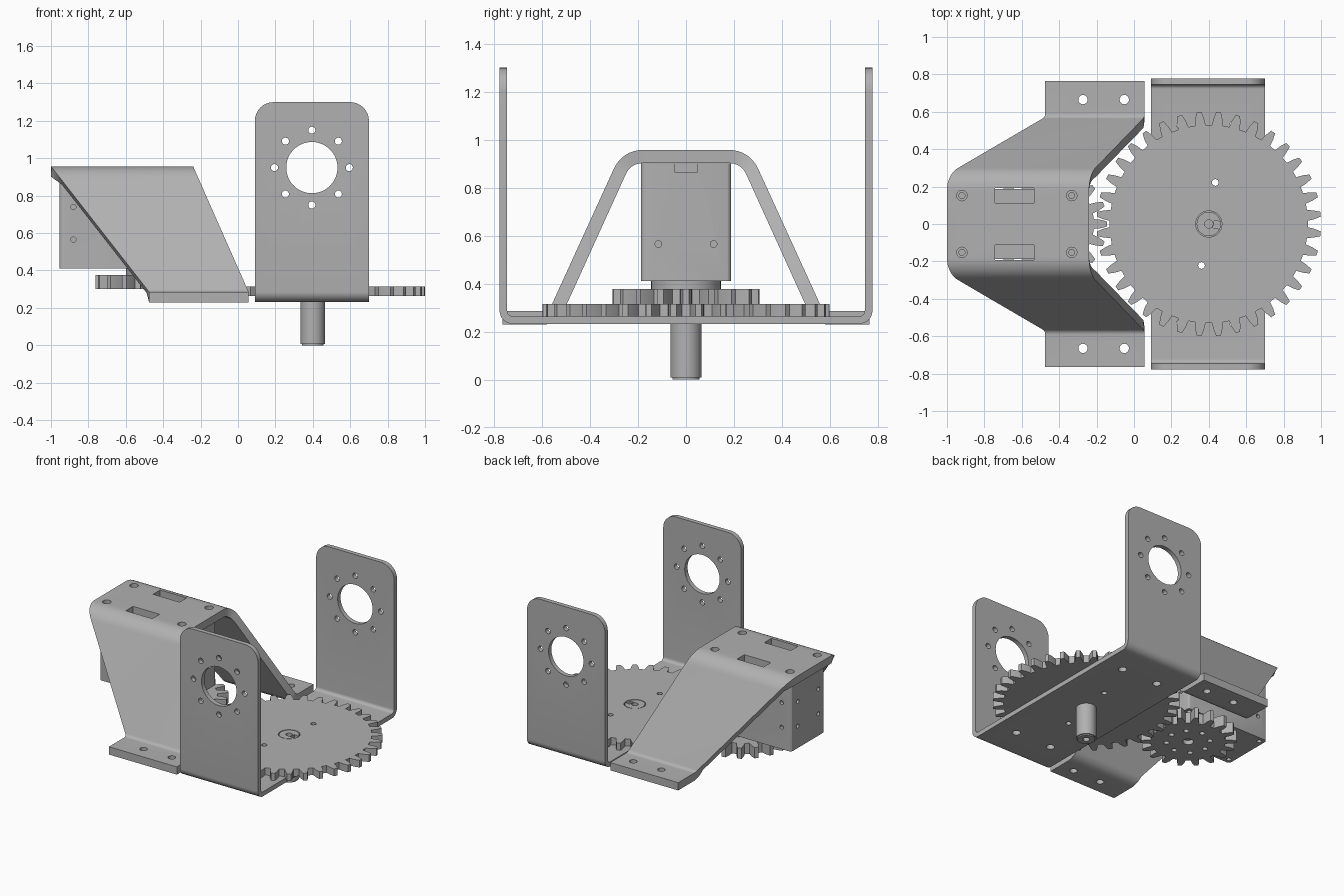
import bpy, bmesh
from math import sin, cos, pi, tau, atan2, hypot, radians
from mathutils import Vector, Matrix

if "Cube" in bpy.data.objects:
    bpy.data.objects.remove(bpy.data.objects["Cube"], do_unlink=True)

GREY = (0.44, 0.44, 0.44, 1)
metal = bpy.data.materials.new("plain grey metal")
metal.use_nodes = True
metal.diffuse_color = GREY
metal.node_tree.nodes["Principled BSDF"].inputs["Base Color"].default_value = GREY


def finish(name, bm):
    bmesh.ops.recalc_face_normals(bm, faces=bm.faces)
    mesh = bpy.data.meshes.new(name)
    bm.to_mesh(mesh)
    bm.free()
    mesh.materials.append(metal)
    obj = bpy.data.objects.new(name, mesh)
    bpy.context.collection.objects.link(obj)
    return obj


def add_box(bm, lo, hi, spin=0):
    lo, hi = Vector(lo), Vector(hi)
    m = (Matrix.Translation((lo + hi) / 2) @ Matrix.Rotation(spin, 4, "Z")
         @ Matrix.Diagonal((*(hi - lo), 1)))
    return bmesh.ops.create_cube(bm, size=1, matrix=m)["verts"]


def add_rod(bm, center, radius, length, axis="Z", sides=32):
    turn = {"X": Matrix.Rotation(pi / 2, 4, "Y"), "Y": Matrix.Rotation(pi / 2, 4, "X"),
            "Z": Matrix.Identity(4)}[axis]
    bmesh.ops.create_cone(bm, cap_ends=True, segments=sides, radius1=radius, radius2=radius,
                          depth=length, matrix=Matrix.Translation(center) @ turn)


def extrude(name, points, offset):
    """Close a planar outline and give it thickness."""
    bm = bmesh.new()
    face = bm.faces.new([bm.verts.new(p) for p in points])
    new = bmesh.ops.extrude_face_region(bm, geom=[face])["geom"]
    verts = [g for g in new if isinstance(g, bmesh.types.BMVert)]
    bmesh.ops.translate(bm, verts=verts, vec=offset)
    return finish(name, bm)


def cut(obj, fill):
    """Subtract the shapes made by fill(bm) from obj."""
    bm = bmesh.new()
    fill(bm)
    tool = finish("cutter", bm)
    tool.hide_render = True
    mod = obj.modifiers.new("cut", "BOOLEAN")
    mod.operation, mod.solver, mod.object = "DIFFERENCE", "EXACT", tool
    activate(obj)
    bpy.ops.object.modifier_apply(modifier=mod.name)
    bpy.data.objects.remove(tool, do_unlink=True)


def activate(obj):
    bpy.ops.object.select_all(action="DESELECT")
    obj.select_set(True)
    bpy.context.view_layer.objects.active = obj


def fillet(path, radii, steps=8):
    """Round the inner corners of an open 2D path."""
    pts = [Vector(p) for p in path]
    out = [pts[0]]
    for a, b, c, r in zip(pts, pts[1:], pts[2:], radii):
        u, v = (a - b).normalized(), (c - b).normalized()
        half = u.angle(v) / 2
        mid = b + (u + v).normalized() * r / sin(half)
        start = b + u * r * cos(half) / sin(half) - mid
        sweep = (pi - 2 * half) * (1 if u.x * v.y - u.y * v.x < 0 else -1)
        for i in range(steps + 1):
            t = sweep * i / steps
            out.append(mid + Vector((start.x * cos(t) - start.y * sin(t),
                                     start.x * sin(t) + start.y * cos(t))))
    return out + [pts[-1]]


def gear(name, x, z0, z1, teeth, tip, root, phase=0):
    pts = []
    pitch = tau / teeth
    for i in range(teeth):
        for r, f in ((root, -.31), ((tip + root) / 2, -.24), (tip, -.12),
                     (tip, .12), ((tip + root) / 2, .24), (root, .31)):
            a = (i + f + phase) * pitch
            pts.append((x + r * cos(a), r * sin(a), z0))
    return extrude(name, pts, (0, 0, z1 - z0))


# U-shaped yoke with rounded bends and wall tops
YX = 0.395
w, b, top = 0.777, 0.232, 1.3
outer = fillet([(-w, top), (-w, b), (w, b), (w, top)], [0.055] * 2)
t = 0.032
inner = fillet([(-w + t, top), (-w + t, b + t), (w - t, b + t), (w - t, top)], [0.023] * 2)
yoke = extrude("yoke_bracket", [(0.09, p.x, p.y) for p in outer + inner[::-1]], (0.61, 0, 0))
bm = bmesh.new()
bm.from_mesh(yoke.data)
corners = [e for e in bm.edges if all(v.co.z > top - 0.001 for v in e.verts)
           and abs(e.verts[0].co.x - e.verts[1].co.x) < 0.001]
bmesh.ops.bevel(bm, geom=corners, offset=0.1, segments=8, profile=0.5, affect="EDGES")
bm.to_mesh(yoke.data)
bm.free()


def yoke_holes(bm):
    add_rod(bm, (YX, 0, 0.95), 0.137, 2, "Y", 48)
    for i in range(8):
        a = i * tau / 8
        add_rod(bm, (YX + 0.2 * cos(a), 0, 0.95 + 0.2 * sin(a)), 0.019, 2, "Y", 16)
    for x in (0.255, 0.54):
        for y in (-0.53, 0.53):
            add_rod(bm, (x, y, b), 0.027, 0.2, sides=20)
    for s in (-1, 1):
        add_rod(bm, (0.398 + 0.037 * s, 0.222 * s, b), 0.018, 0.2, sides=16)


cut(yoke, yoke_holes)

# Large gear with bore
big = gear("large_gear", 0.4, 0.264, 0.315, 36, 0.6, 0.53, 0.5)


def big_holes(bm):
    add_rod(bm, (0.4, 0, 0.3), 0.07, 0.2)
    for s in (-1, 1):
        add_rod(bm, (0.398 + 0.037 * s, 0.222 * s, 0.3), 0.018, 0.2, sides=16)


cut(big, big_holes)

# Hollow pivot shaft with chamfered end and keyway
bm = bmesh.new()
add_rod(bm, (0.4, 0, 0.157), 0.065, 0.314)
rim = [e for e in bm.edges if all(v.co.z < 0.01 for v in e.verts)]
bmesh.ops.bevel(bm, geom=rim, offset=0.008, segments=2, affect="EDGES")
shaft = finish("pivot_shaft", bm)
cut(shaft, lambda bm: add_rod(bm, (0.4, 0, 0.15), 0.022, 0.5))
cut(shaft, lambda bm: add_box(bm, (0.425, -0.028, 0.29), (0.5, 0.012, 0.33), radians(-12)))

# Small gear on the servo axis
SX = -0.453
small = gear("small_gear", SX, 0.3, 0.377, 18, 0.31, 0.24)


def small_holes(bm):
    add_rod(bm, (SX, 0, 0.3), 0.035, 0.3)
    for i in range(8):
        a = i * tau / 8
        add_rod(bm, (SX + 0.14 * cos(a), 0.14 * sin(a), 0.3), 0.018, 0.08, sides=16)


cut(small, small_holes)

# Servo horn and its screw
bm = bmesh.new()
add_rod(bm, (SX, 0, 0.395), 0.145, 0.037, sides=48)
finish("servo_horn", bm)
bm = bmesh.new()
add_rod(bm, (SX, 0, 0.355), 0.026, 0.06, sides=20)
finish("horn_screw", bm)

# Servo body
SCREWS = [(x, y) for x in (-0.92, -0.333) for y in (-0.152, 0.152)]
bm = bmesh.new()
add_box(bm, (-0.955, -0.188, 0.41), (-0.3, 0.188, 0.9))
uprights = [e for e in bm.edges if abs(e.verts[0].co.z - e.verts[1].co.z) > 0.1]
bmesh.ops.bevel(bm, geom=uprights, offset=0.02, segments=3, profile=0.5, affect="EDGES")
servo = finish("servo_body", bm)


def servo_holes(bm):
    add_box(bm, (-0.32, -0.048, 0.865), (-0.28, 0.048, 0.95))
    for x, y in SCREWS:
        for z in (0.41, 0.9):
            add_rod(bm, (x, y, z), 0.016, 0.06, sides=16)
    for y in (-0.115, 0.115):
        add_rod(bm, (-0.3, y, 0.565), 0.014, 0.05, "X", 16)
        for z in (0.565, 0.74):
            add_rod(bm, (-0.955, y, z), 0.014, 0.05, "X", 16)
    for y in (-0.188, 0.188):
        for z in (0.565, 0.74):
            add_rod(bm, (-0.88, y, z), 0.014, 0.05, "Y", 16)


cut(servo, servo_holes)

# Folded servo bracket, its ends slanting with height
def mirrored(path):
    return path + [(-y, z) for y, z in reversed(path)]


outer = fillet(mirrored([(-0.765, 0.285), (-0.572, 0.285), (-0.265, 0.957)]),
               [0.03, 0.13, 0.13, 0.03])
inner = fillet(mirrored([(-0.765, 0.23), (-0.535, 0.23), (-0.23, 0.902)]),
               [0.085, 0.075, 0.075, 0.085])
bm = bmesh.new()
rings = []
for o, i in zip(outer, inner):
    drop = (0.957 - o.y) / 0.672
    left, right = -1 + 0.525 * drop, -0.24 + 0.297 * drop
    rings.append([bm.verts.new(c) for c in ((left, *o), (right, *o), (right, *i), (left, *i))])
for r, s in zip(rings, rings[1:]):
    for k in range(4):
        n = (k + 1) % 4
        bm.faces.new((r[k], r[n], s[n], s[k]))
bm.faces.new(rings[0])
bm.faces.new(rings[-1])
bracket = finish("servo_bracket", bm)


def bracket_holes(bm):
    for x, y in SCREWS:
        add_rod(bm, (x, y, 0.93), 0.028, 0.2, sides=20)
    for y in (-0.152, 0.152):
        add_box(bm, (-0.743, y - 0.04, 0.85), (-0.535, y + 0.04, 1))
    for x in (-0.273, -0.052):
        for y in (-0.665, 0.665):
            add_rod(bm, (x, y, 0.25), 0.025, 0.2, sides=20)


cut(bracket, bracket_holes)

# Smooth the curved surfaces and keep sharp edges
for obj in [o for o in bpy.data.objects if o.type == "MESH"]:
    activate(obj)
    bpy.ops.object.shade_smooth_by_angle(angle=radians(25))
